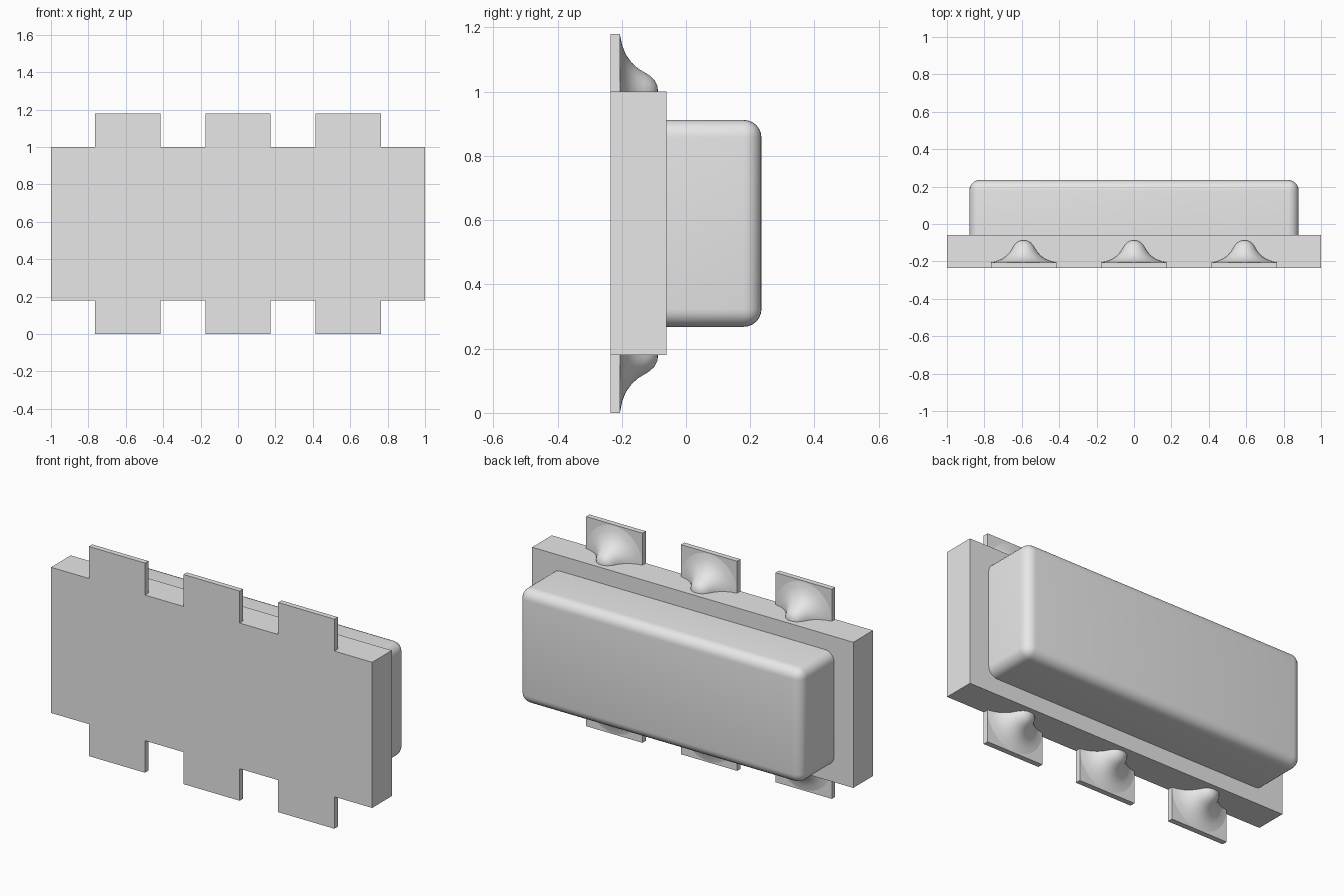
import bpy, bmesh, math
from mathutils import Vector

old = bpy.data.objects.get("Cube")
if old:
    bpy.data.objects.remove(old, do_unlink=True)

grey = bpy.data.materials.new("light grey")
grey.use_nodes = True
grey.diffuse_color = (0.8, 0.8, 0.8, 1)
grey.node_tree.nodes["Principled BSDF"].inputs["Base Color"].default_value = (0.8, 0.8, 0.8, 1)

FRONT, PAD_BACK, BODY_BACK, BACK = -0.235, -0.205, -0.06, 0.235
BODY_LOW, BODY_HIGH, TOP = 0.18, 1.0, 1.18
PAD_HALF = 0.175


def finish(name, bm, smooth=False):
    mesh = bpy.data.meshes.new(name)
    bm.to_mesh(mesh)
    bm.free()
    mesh.materials.append(grey)
    obj = bpy.data.objects.new(name, mesh)
    bpy.context.collection.objects.link(obj)
    for poly in mesh.polygons:
        poly.use_smooth = smooth
    return obj


def box(low, high):
    low, high = Vector(low), Vector(high)
    bm = bmesh.new()
    bmesh.ops.create_cube(bm, size=1)
    for v in bm.verts:
        v.co = (low + high) / 2 + v.co * (high - low)
    return bm


# Flat main body
finish("body", box((-1, FRONT, BODY_LOW), (1, BODY_BACK, BODY_HIGH)))

# Rear casing, rounded on every edge except where it meets the body
bm = box((-0.88, BODY_BACK, 0.268), (0.88, BACK, 0.912))
rounded = [e for e in bm.edges if max(v.co.y for v in e.verts) > 0]
bmesh.ops.bevel(bm, geom=rounded, offset=0.055, segments=6, profile=0.5, affect='EDGES')
casing = finish("rear_casing", bm, smooth=True)
bpy.context.view_layer.objects.active = casing
casing.select_set(True)
bpy.ops.object.shade_smooth_by_angle(angle=math.radians(30))
casing.select_set(False)

# Half bell joint: radius and height above the pad
BELL = [(0, 0.118), (0.018, 0.116), (0.036, 0.107), (0.05, 0.092), (0.06, 0.076),
        (0.072, 0.056), (0.09, 0.036), (0.115, 0.018), (0.145, 0.006), (PAD_HALF, 0)]


def joint(name, x, z, direction):
    bm = bmesh.new()
    verts = [bm.verts.new((x + r, PAD_BACK + h, z)) for r, h in BELL]
    edges = [bm.edges.new(pair) for pair in zip(verts, verts[1:])]
    bmesh.ops.spin(bm, geom=verts + edges, cent=(x, 0, z), axis=(0, -direction, 0),
                   angle=math.pi, steps=24)
    bmesh.ops.remove_doubles(bm, verts=bm.verts, dist=0.0001)
    bm.normal_update()
    if sum(f.normal.y for f in bm.faces) < 0:
        bmesh.ops.reverse_faces(bm, faces=bm.faces)
    finish(name, bm, smooth=True)


# Three pads with joints along the upper and lower edges
for row, wall, tip, direction in (("upper", BODY_HIGH, TOP, 1), ("lower", BODY_LOW, 0, -1)):
    for side, x in (("right", -0.59), ("middle", 0), ("left", 0.59)):
        low, high = sorted((wall, tip))
        finish(f"{row}_{side}_pad",
               box((x - PAD_HALF, FRONT, low), (x + PAD_HALF, PAD_BACK, high)))
        joint(f"{row}_{side}_joint", x, wall, direction)
